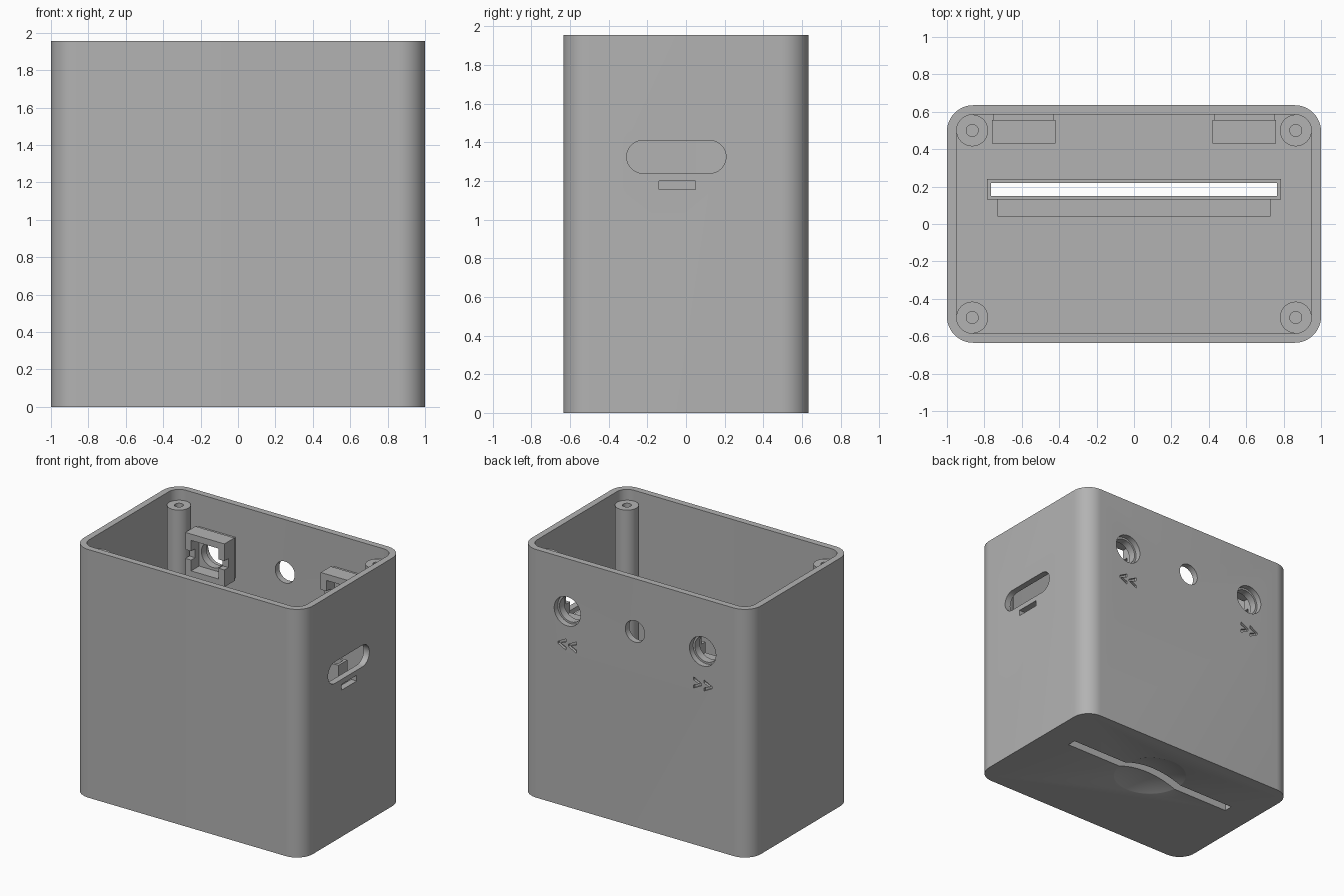
import bpy, bmesh, math
from mathutils import Matrix, Vector

old = bpy.data.objects.get("Cube")
if old:
    bpy.data.objects.remove(old, do_unlink=True)

GREY = (0.45, 0.45, 0.45, 1)
mat = bpy.data.materials.new("plain grey")
mat.use_nodes = True
mat.diffuse_color = GREY
mat.node_tree.nodes["Principled BSDF"].inputs["Base Color"].default_value = GREY

TOP, HALF_X, HALF_Y, WALL = 1.955, 1.0, 0.635, 0.05
FLOOR = 0.08
# Frames map a profile's (u, v, depth) to world axes
UP = Matrix.Identity(3)
BACK = Matrix(((1, 0, 0), (0, 0, 1), (0, 1, 0)))   # u = x, v = z, depth = y
SIDE = Matrix(((0, 0, 1), (1, 0, 0), (0, 1, 0)))   # u = y, v = z, depth = x


def rounded(cu, cv, hu, hv, r, steps=12):
    """Rounded rectangle outline; a circle when r equals both half sizes."""
    pts = []
    for k, (su, sv) in enumerate(((1, 1), (-1, 1), (-1, -1), (1, -1))):
        for i in range(steps + 1):
            a = (k + i / steps) * math.pi / 2
            p = Vector((cu + su * (hu - r) + r * math.cos(a),
                        cv + sv * (hv - r) + r * math.sin(a)))
            if not pts or (p - pts[-1]).length > 1e-5:
                pts.append(p)
    if (pts[0] - pts[-1]).length < 1e-5:
        pts.pop()
    return pts


def circle(cu, cv, r):
    return rounded(cu, cv, r, r, r, 8)


def rect(u0, u1, v0, v1):
    return [Vector(p) for p in ((u0, v0), (u1, v0), (u1, v1), (u0, v1))]


def prism(name, outline, d0, d1, frame=UP):
    bm = bmesh.new()
    rings = [[bm.verts.new(frame @ Vector((p.x, p.y, d))) for p in outline] for d in (d0, d1)]
    n = len(outline)
    bm.faces.new(rings[0][::-1])
    bm.faces.new(rings[1])
    for i in range(n):
        j = (i + 1) % n
        bm.faces.new((rings[0][i], rings[0][j], rings[1][j], rings[1][i]))
    bmesh.ops.recalc_face_normals(bm, faces=bm.faces)
    return to_object(name, bm)


def to_object(name, bm):
    mesh = bpy.data.meshes.new(name)
    bm.to_mesh(mesh)
    bm.free()
    mesh.materials.append(mat)
    ob = bpy.data.objects.new(name, mesh)
    bpy.context.collection.objects.link(ob)
    return ob


def activate(ob):
    bpy.ops.object.select_all(action='DESELECT')
    ob.select_set(True)
    bpy.context.view_layer.objects.active = ob


def cut(ob, *cutters):
    for c in cutters:
        c.hide_render = True
        activate(ob)
        m = ob.modifiers.new("cut", 'BOOLEAN')
        m.operation, m.solver, m.object = 'DIFFERENCE', 'EXACT', c
        bpy.ops.object.modifier_apply(modifier=m.name)
        bpy.data.objects.remove(c, do_unlink=True)


def finish(ob):
    activate(ob)
    bpy.ops.object.shade_smooth_by_angle(angle=math.radians(30))


# Open-topped case
case = prism("case", rounded(0, 0, HALF_X, HALF_Y, 0.14), 0, TOP)
cut(case, prism("cavity", rounded(0, 0, HALF_X - WALL, HALF_Y - WALL, 0.09), FLOOR, TOP + 1))

# Shallow finger dimple under the floor
R, DEPTH = 0.76, 0.05
bm = bmesh.new()
bmesh.ops.create_uvsphere(bm, u_segments=96, v_segments=96, radius=R,
                          matrix=Matrix.Translation((0, 0.185, DEPTH - R)))
cut(case, to_object("dimple", bm))

# Floor slot, side ports and back holes
cut(case,
    prism("floor_slot", rect(-0.765, 0.765, 0.15, 0.22), -0.2, 0.2),
    prism("side_port", rounded(-0.05, 1.325, 0.257, 0.085, 0.085), 0.9, 1.1, SIDE),
    prism("small_port", rect(-0.14, 0.05, 1.155, 1.20), 0.9, 1.1, SIDE),
    prism("centre_hole", circle(0, 1.54, 0.085), 0.5, 0.7, BACK))
BX, BZ = 0.59, 1.54
for s in (1, -1):
    cut(case, prism("button_hole", circle(s * BX, BZ, 0.115), 0.5, 0.7, BACK))
    # Engraved double arrows pointing outward
    for k in (-1, 0):
        w, h, t = 0.07, 0.045, 0.025
        u, v = s * (BX + 0.01 + k * 0.09), 1.275
        arrow = [(0, h), (w, 0.008), (w, -0.008), (0, -h), (0, t - h), (w - 0.02, 0), (0, h - t)]
        pts = [Vector((u + s * a, v + b)) for a, b in arrow]
        cut(case, prism("arrow", pts, HALF_Y - 0.02, HALF_Y + 0.1, BACK))
finish(case)

# Corner screw posts
for sx, side in ((1, "left"), (-1, "right")):
    for sy, end in ((1, "back"), (-1, "front")):
        x, y = sx * 0.865, sy * 0.5
        post = prism(f"{end}_{side}_post", circle(x, y, 0.085), FLOOR - 0.01, 1.87)
        cut(post, prism("screw_hole", circle(x, y, 0.032), 1.4, 2))
        finish(post)

# Button holders on the back wall
for s, side in ((1, "left"), (-1, "right")):
    x, o, i = s * BX, 0.17, 0.12
    holder = prism(f"{side}_button_holder", rect(x - o, x + o, BZ - o, BZ + o), 0.43, 0.555, BACK)
    spacer = prism(f"{side}_holder_spacer", rect(x - 0.16, x + 0.16, BZ - 0.16, BZ + 0.16),
                   0.55, 0.59, BACK)
    cut(holder,
        prism("pocket", rect(x - i, x + i, BZ - i, BZ + i), 0.3, 0.53, BACK),
        prism("notch", rect(x - 0.3, x + 0.3, BZ - 0.035, BZ + 0.035), 0.3, 0.48, BACK))
    for ob in (holder, spacer):
        cut(ob, prism("plunger_hole", circle(x, BZ, 0.1), 0.3, 0.8, BACK))
        finish(ob)

# Tall sleeve around the slot, with its support ledge
sleeve = prism("slot_sleeve", rect(-0.785, 0.785, 0.13, 0.24), FLOOR - 0.005, 1.19)
cut(sleeve, prism("sleeve_gap", rect(-0.765, 0.765, 0.15, 0.22), -0.2, 2))
prism("sleeve_ledge", rect(-0.73, 0.73, 0.04, 0.13), FLOOR - 0.005, 0.3)
